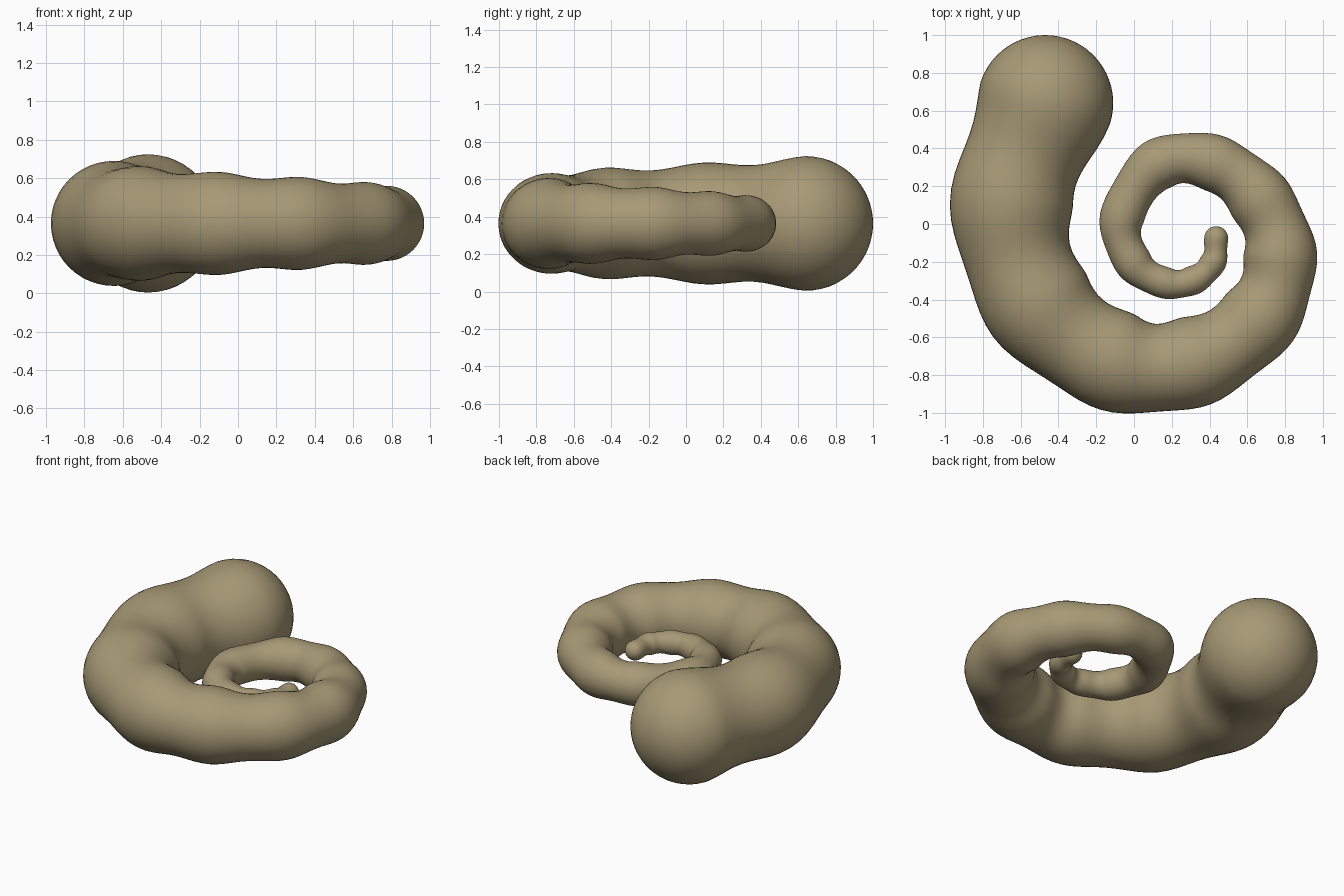
import bpy, bmesh, math
from mathutils import Vector

cube = bpy.data.objects.get("Cube")
if cube:
    bpy.data.objects.remove(cube)

MID_Z = 0.364   # height of the flat spiral's centre line
SIDES = 48      # points round the body
STEPS = 10      # rings between two bulges
CAP = 14        # rings in each rounded end
DIP = 0.09      # how far the body narrows between bulges

# Bulges from the big end to the tail tip: x, y, radius
bulges = [
    (-0.47, 0.64, 0.36), (-0.65, 0.09, 0.325), (-0.50, -0.43, 0.298),
    (-0.09, -0.73, 0.268), (0.33, -0.725, 0.242), (0.67, -0.49, 0.215),
    (0.775, -0.16, 0.195), (0.66, 0.14, 0.172), (0.41, 0.327, 0.15),
    (0.12, 0.31, 0.138), (-0.065, 0.03, 0.117), (0.0, -0.21, 0.1),
    (0.17, -0.313, 0.083), (0.32, -0.295, 0.077), (0.42, -0.2, 0.07),
    (0.435, -0.075, 0.063),
]
points = [Vector((x, y, MID_Z)) for x, y, r in bulges]
radii = [r for x, y, r in bulges]
path = [2 * points[0] - points[1]] + points + [2 * points[-1] - points[-2]]


def spline(a, b, c, d, t):
    """Smooth curve from b to c: position and direction."""
    u, v, w = c - a, 2 * a - 5 * b + 4 * c - d, 3 * b - a - 3 * c + d
    pos = b + 0.5 * (u * t + v * t * t + w * t ** 3)
    return pos, (u + 2 * v * t + 3 * w * t * t).normalized()


# Centre line stations: position, direction, radius
body = []
for i in range(len(points) - 1):
    for s in range(STEPS + (i == len(points) - 2)):
        t = s / STEPS
        pos, along = spline(*path[i:i + 4], t)
        radius = radii[i] * (1 - t) + radii[i + 1] * t
        body.append((pos, along, radius * (1 - DIP * math.sin(math.pi * t) ** 2)))


def rounded_end(station, sign):
    """Hemisphere stations from the body out towards the pole."""
    pos, along, r = station
    angles = [math.pi / 2 * k / CAP for k in range(1, CAP)]
    return [(pos + along * sign * r * math.sin(a), along, r * math.cos(a)) for a in angles]


head, tail = body[0], body[-1]
stations = rounded_end(head, -1)[::-1] + body + rounded_end(tail, 1)

# Skin the stations
bm = bmesh.new()
up = Vector((0, 0, 1))
rings = []
for pos, along, r in stations:
    side = along.cross(up).normalized()
    turns = [math.tau * k / SIDES for k in range(SIDES)]
    rings.append([bm.verts.new(pos + r * (side * math.cos(a) + up * math.sin(a))) for a in turns])
for near, far in zip(rings, rings[1:]):
    for k in range(SIDES):
        n = (k + 1) % SIDES
        bm.faces.new((near[k], near[n], far[n], far[k]))
for ring, (pos, along, r), sign in ((rings[0], head, -1), (rings[-1], tail, 1)):
    pole = bm.verts.new(pos + along * sign * r)
    for k in range(SIDES):
        bm.faces.new((ring[k], ring[(k + 1) % SIDES], pole))
bmesh.ops.recalc_face_normals(bm, faces=bm.faces)
for face in bm.faces:
    face.smooth = True

mesh = bpy.data.meshes.new("spiral_body")
bm.to_mesh(mesh)
bm.free()
spiral = bpy.data.objects.new("spiral_body", mesh)
bpy.context.collection.objects.link(spiral)

# Single tan colour
tan = bpy.data.materials.new("tan")
tan.use_nodes = True
colour = (0.39, 0.32, 0.18, 1)
tan.diffuse_color = colour
tan.node_tree.nodes["Principled BSDF"].inputs["Base Color"].default_value = colour
mesh.materials.append(tan)
